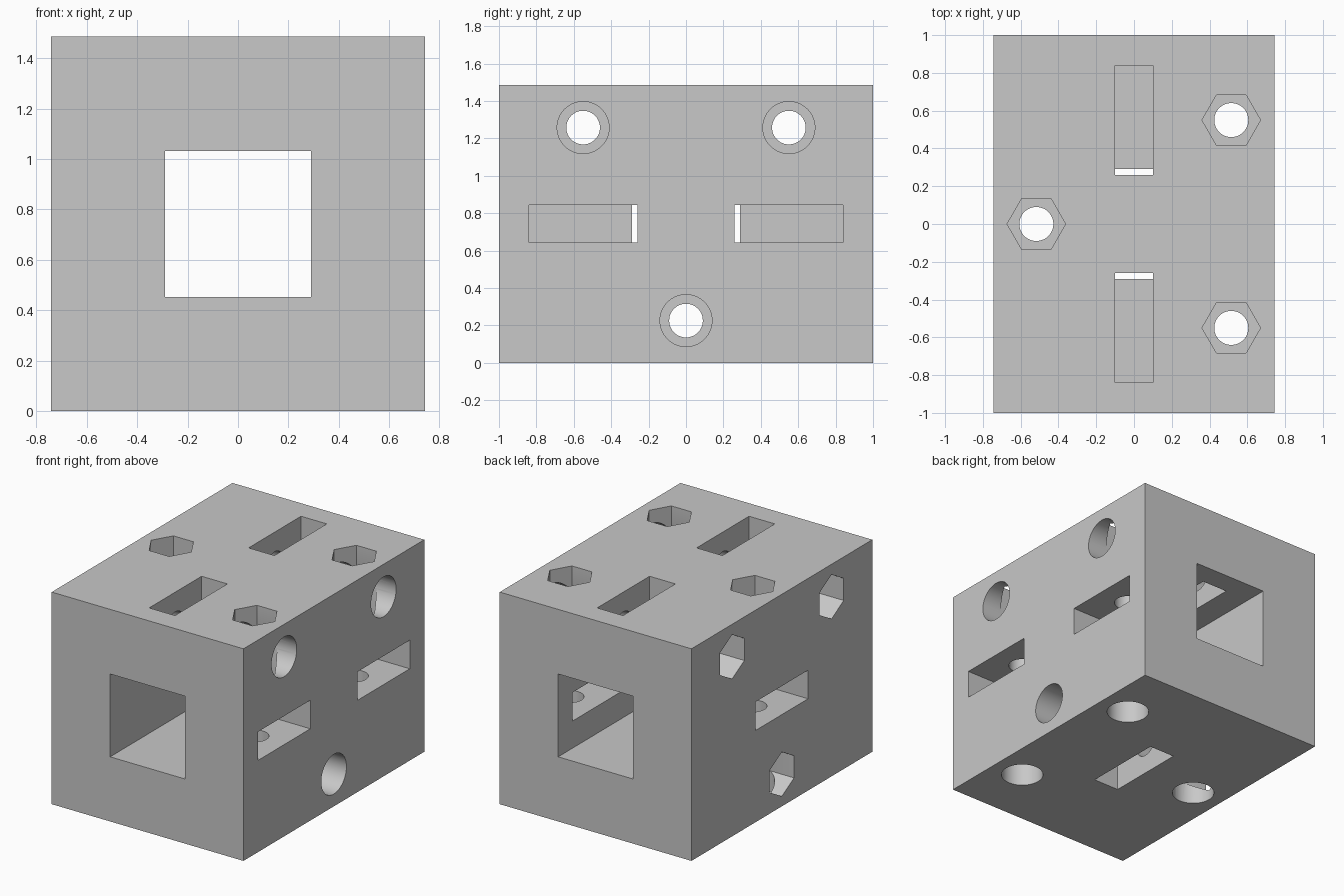
import bpy, bmesh, math
from mathutils import Matrix, Vector

if "Cube" in bpy.data.objects:
    bpy.data.objects.remove(bpy.data.objects["Cube"], do_unlink=True)

W, L = 1.485, 2.0          # block section and length
H = W / 2
TUNNEL = 0.29              # half width of the square tunnel
SLOT = 0.10                # half width of the side slots
BORE, HEAD, NUT = 0.09, 0.139, 0.155
POCKET = 0.5               # depth of head and nut pockets

grey = bpy.data.materials.new("light grey")
grey.use_nodes = True
grey.diffuse_color = (0.58, 0.58, 0.58, 1)
grey.node_tree.nodes["Principled BSDF"].inputs["Base Color"].default_value = (0.58, 0.58, 0.58, 1)


def make_object(name, bm):
    bmesh.ops.recalc_face_normals(bm, faces=bm.faces[:])
    mesh = bpy.data.meshes.new(name)
    bm.to_mesh(mesh)
    bm.free()
    mesh.materials.append(grey)
    obj = bpy.data.objects.new(name, mesh)
    bpy.context.collection.objects.link(obj)
    return obj


def box(name, lo, hi):
    bm = bmesh.new()
    bmesh.ops.create_cube(bm, size=1)
    lo, hi = Vector(lo), Vector(hi)
    bmesh.ops.scale(bm, vec=hi - lo, verts=bm.verts)
    bmesh.ops.translate(bm, vec=(lo + hi) / 2, verts=bm.verts)
    return make_object(name, bm)


def prism(name, n, r, x, y, z0, z1, turn):
    # Upright prism around the block centre, then turned to its hole direction
    bm = bmesh.new()
    ring = [bm.verts.new((x + r * math.cos(math.tau * i / n),
                          y + r * math.sin(math.tau * i / n), z0)) for i in range(n)]
    face = bm.faces.new(ring)
    top = bmesh.ops.extrude_face_region(bm, geom=[face])["geom"]
    bmesh.ops.translate(bm, vec=(0, 0, z1 - z0),
                        verts=[v for v in top if isinstance(v, bmesh.types.BMVert)])
    bm.transform(Matrix.Translation((0, 0, H)) @ turn)
    return make_object(name, bm)


block = box("block", (-H, -L / 2, 0), (H, L / 2, W))
cutters = [box("tunnel_cutter", (-TUNNEL, -1.2, H - TUNNEL), (TUNNEL, 1.2, H + TUNNEL))]

# Slots into the tunnel: two on the top and +x side, one on the bottom and -x side
for sign, centres in ((1, (-0.55, 0.55)), (-1, (0,))):
    a, b = sorted((sign * 0.2, sign * 0.9))
    for c in centres:
        y0, y1 = c - 0.29, c + 0.29
        cutters.append(box("slot_cutter", (-SLOT, y0, H + a), (SLOT, y1, H + b)))
        cutters.append(box("slot_cutter", (a, y0, H - SLOT), (b, y1, H + SLOT)))

# Bolt holes, upright and crosswise: bore, hexagonal nut pocket, round head pocket
for turn in (Matrix.Identity(4), Matrix.Rotation(math.radians(-90), 4, "Y")):
    for x, y in ((0.515, -0.55), (0.515, 0.55), (-0.517, 0)):
        cutters.append(prism("bore_cutter", 48, BORE, x, y, -0.9, 0.9, turn))
        cutters.append(prism("nut_cutter", 6, NUT, x, y, H - POCKET, 0.9, turn))
        cutters.append(prism("head_cutter", 64, HEAD, x, y, -0.9, POCKET - H, turn))

# Cut everything out of the block
bpy.ops.object.select_all(action="DESELECT")
bpy.context.view_layer.objects.active = block
block.select_set(True)
for cutter in cutters:
    cutter.hide_render = True
    mod = block.modifiers.new("cut", "BOOLEAN")
    mod.operation = "DIFFERENCE"
    mod.solver = "EXACT"
    mod.object = cutter
    bpy.ops.object.modifier_apply(modifier=mod.name)
    bpy.data.objects.remove(cutter, do_unlink=True)

block.data.materials.clear()
block.data.materials.append(grey)
bpy.ops.object.shade_smooth_by_angle(angle=math.radians(30))
